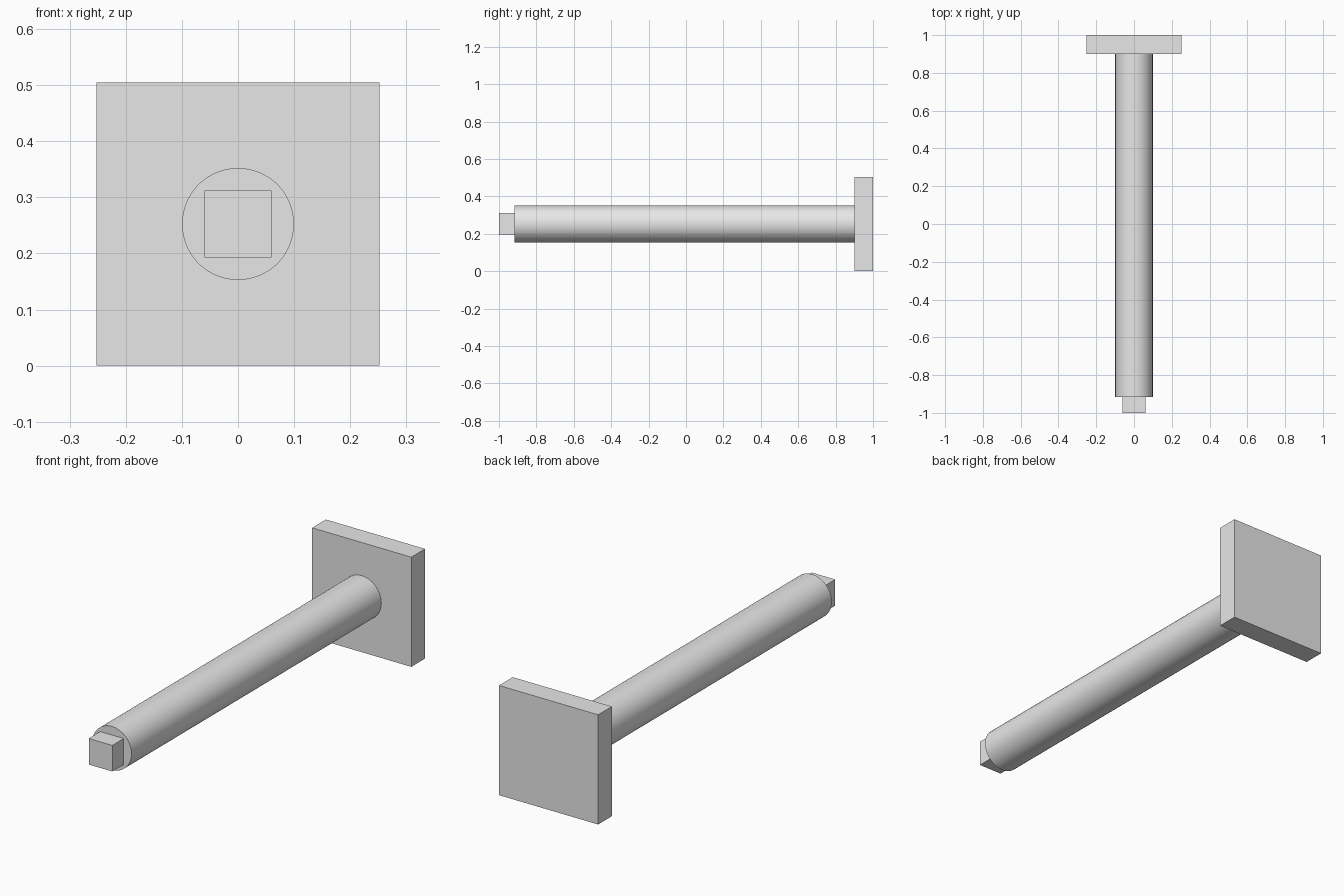
import bpy
import math

cube = bpy.data.objects.get("Cube")
if cube:
    bpy.data.objects.remove(cube, do_unlink=True)

AXIS_Z = 0.2525   # height of the shaft axis

grey = bpy.data.materials.new("plain_grey")
grey.use_nodes = True
colour = (0.8, 0.8, 0.8, 1)
grey.diffuse_color = colour
grey.node_tree.nodes["Principled BSDF"].inputs["Base Color"].default_value = colour


def finish(name):
    obj = bpy.context.object
    obj.name = name
    obj.data.materials.append(grey)
    return obj


def square_block(name, width, y0, y1):
    bpy.ops.mesh.primitive_cube_add(size=1, location=(0, (y0 + y1) / 2, AXIS_Z))
    obj = finish(name)
    obj.scale = (width, y1 - y0, width)
    bpy.ops.object.transform_apply(location=False, rotation=False, scale=True)


# Square base plate at the back
square_block("base_plate", 2 * AXIS_Z, 0.9, 1.0)

# Square drive tip at the front
square_block("square_tip", 0.12, -1.0, -0.917)

# Round shaft joining them
y0, y1 = -0.917, 0.9
bpy.ops.mesh.primitive_cylinder_add(vertices=32, radius=0.1, depth=y1 - y0,
                                    location=(0, (y0 + y1) / 2, AXIS_Z),
                                    rotation=(math.pi / 2, 0, 0))
finish("round_shaft")
bpy.ops.object.shade_smooth_by_angle(angle=math.radians(30))
